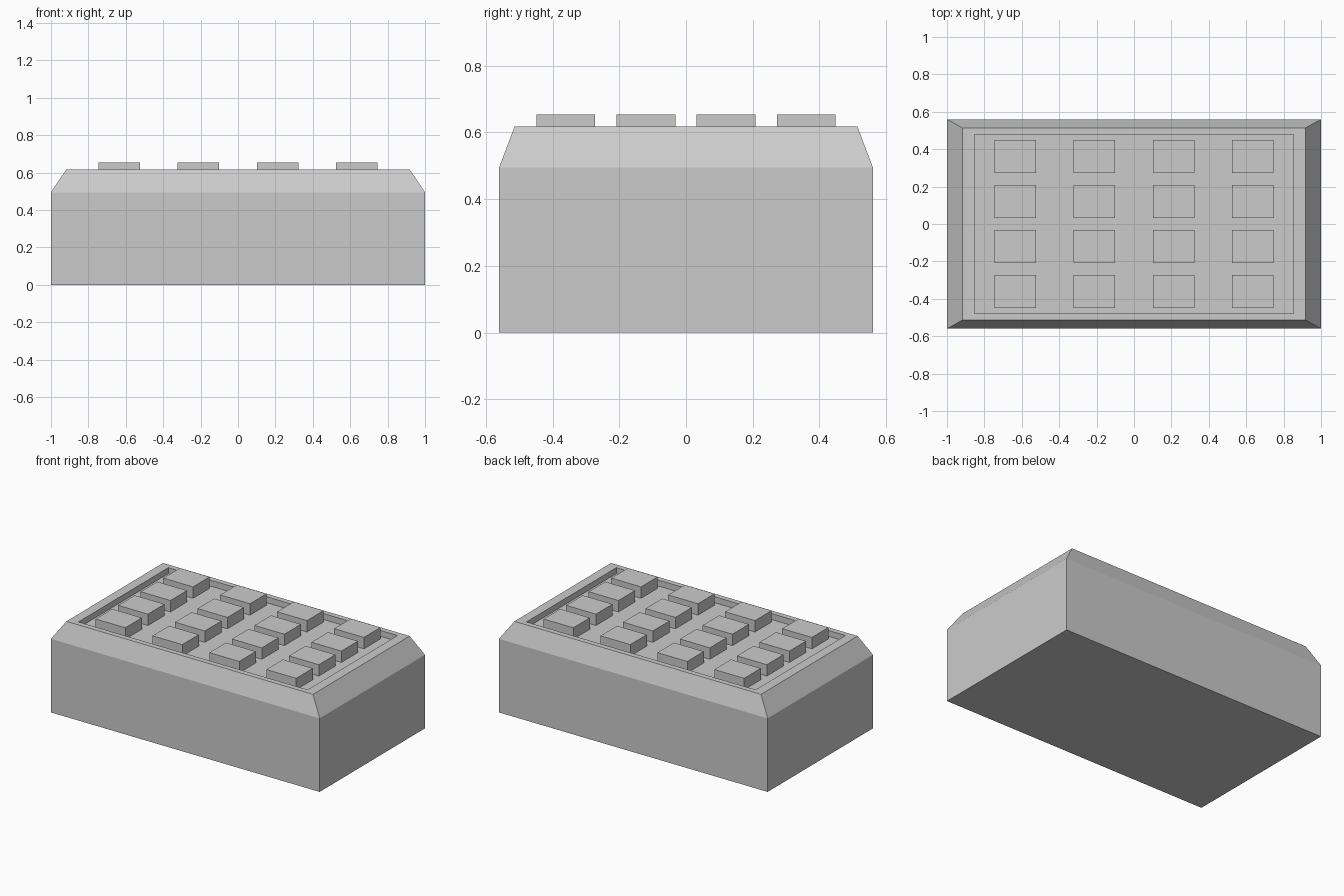
import bpy, bmesh

if "Cube" in bpy.data.objects:
    bpy.data.objects.remove(bpy.data.objects["Cube"])

FLOOR, RIM, TOP = 0.577, 0.617, 0.654


def finish(bm, name):
    bmesh.ops.recalc_face_normals(bm, faces=bm.faces)
    mesh = bpy.data.meshes.new(name)
    bm.to_mesh(mesh)
    bm.free()
    obj = bpy.data.objects.new(name, mesh)
    bpy.context.collection.objects.link(obj)
    return obj


def stacked_rectangles(name, levels, cx=0, cy=0):
    """Closed solid through rectangles given as (half x, half y, z)."""
    bm = bmesh.new()
    rings = [[bm.verts.new((cx + sx * hx, cy + sy * hy, z))
              for sx, sy in ((-1, -1), (1, -1), (1, 1), (-1, 1))]
             for hx, hy, z in levels]
    for low, high in zip(rings, rings[1:]):
        for i in range(4):
            j = (i + 1) % 4
            bm.faces.new((low[i], low[j], high[j], high[i]))
    bm.faces.new(rings[0][::-1])
    bm.faces.new(rings[-1])
    return finish(bm, name)


# Case: straight walls, sloped shoulder, flat rim and shallow key tray
stacked_rectangles("case", [
    (1.0, 0.56, 0.0),
    (1.0, 0.56, 0.495),
    (0.918, 0.514, RIM),
    (0.853, 0.478, RIM),
    (0.853, 0.478, FLOOR),
])

# Keys: four by four grid standing on the tray floor
for row in range(4):
    for col in range(4):
        stacked_rectangles(f"key_{row + 1}_{col + 1}",
                           [(0.111, 0.088, FLOOR), (0.111, 0.088, TOP)],
                           (col - 1.5) * 0.424, (row - 1.5) * 0.24)
